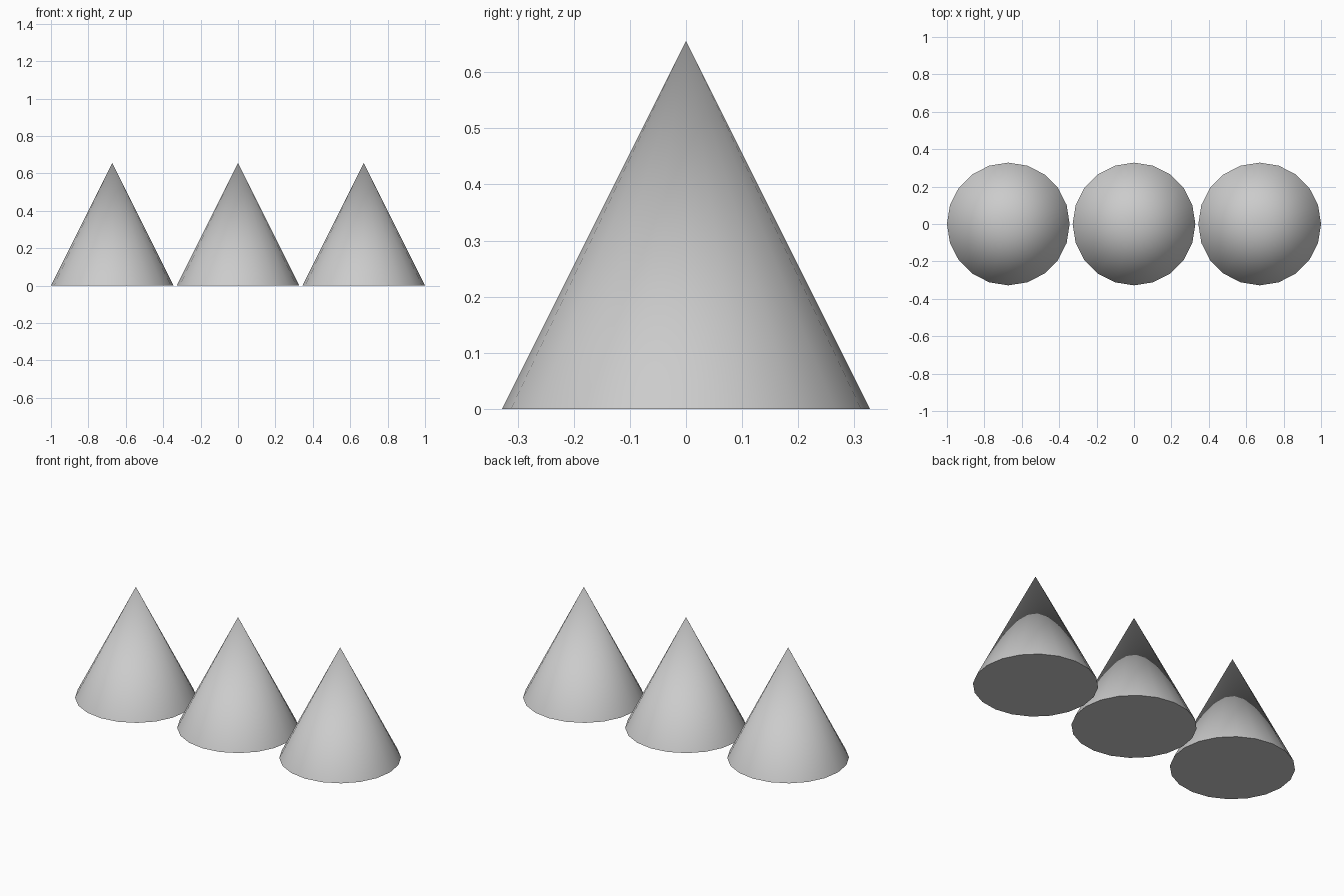
import bpy
import math

if "Cube" in bpy.data.objects:
    bpy.data.objects.remove(bpy.data.objects["Cube"])

RADIUS = 0.328
HEIGHT = 0.656
SPACING = 0.672


# One capped 20-sided cone with smooth sides and a sharp flat base
def add_cone(name, x):
    bpy.ops.mesh.primitive_cone_add(vertices=20, radius1=RADIUS, radius2=0,
                                    depth=HEIGHT, location=(x, 0, HEIGHT / 2))
    cone = bpy.context.object
    cone.name = name
    bpy.ops.object.shade_smooth_by_angle(angle=math.radians(30))


# Row of three equal cones
for i, name in enumerate(("left_cone", "middle_cone", "right_cone")):
    add_cone(name, (i - 1) * SPACING)
